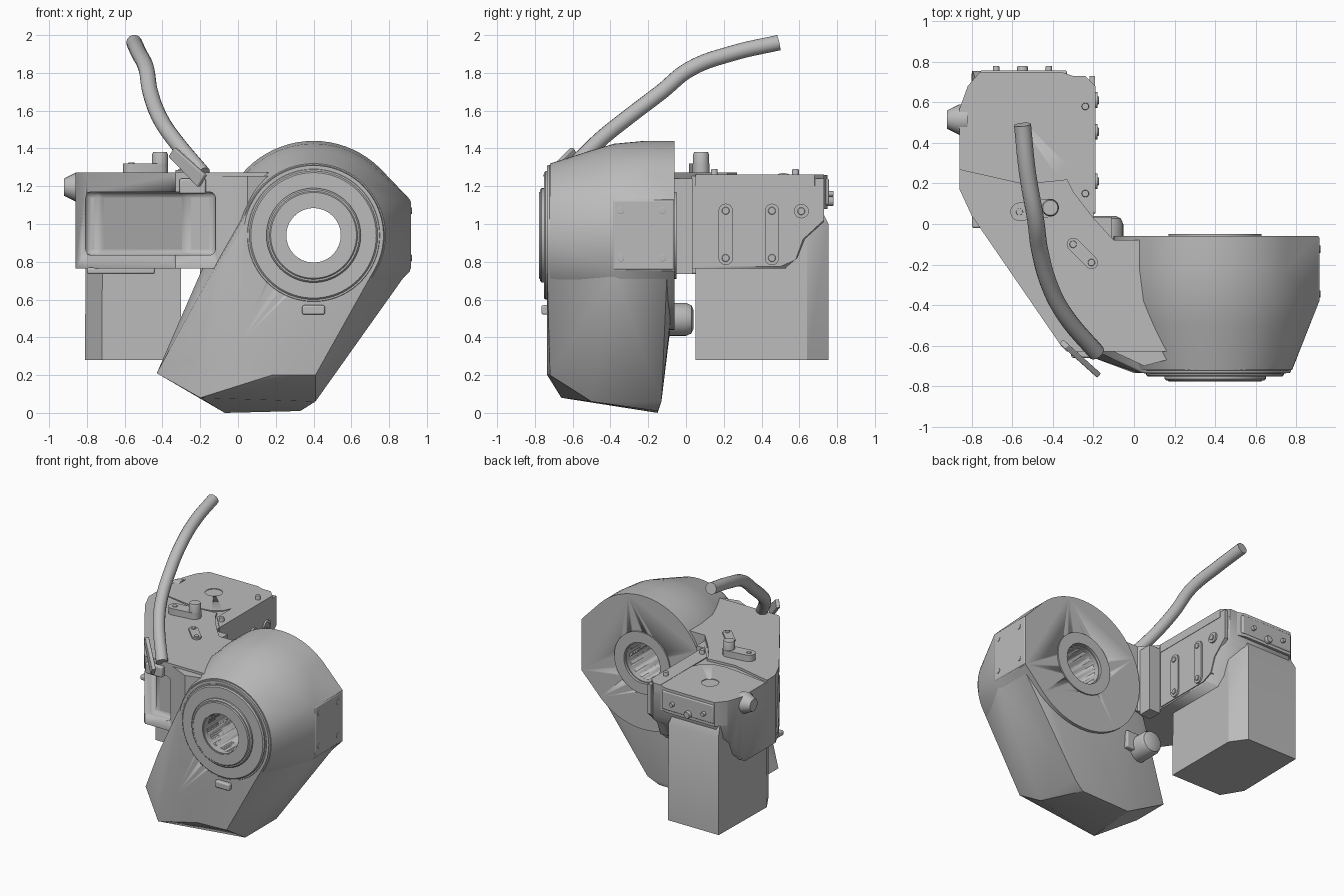
import bpy, bmesh, math
from mathutils import Vector

if "Cube" in bpy.data.objects:
    bpy.data.objects.remove(bpy.data.objects["Cube"])

grey = bpy.data.materials.new("casting_grey")
grey.use_nodes = True
grey.diffuse_color = (0.5, 0.5, 0.5, 1)
grey.node_tree.nodes["Principled BSDF"].inputs["Base Color"].default_value = grey.diffuse_color

CX, CZ = 0.40, 0.94      # centre of the drum axis


def finish(name, bm, bevel=0.0, angle=30):
    bmesh.ops.recalc_face_normals(bm, faces=bm.faces)
    mesh = bpy.data.meshes.new(name)
    bm.to_mesh(mesh)
    bm.free()
    mesh.materials.append(grey)
    ob = bpy.data.objects.new(name, mesh)
    bpy.context.collection.objects.link(ob)
    bpy.ops.object.select_all(action='DESELECT')
    ob.select_set(True)
    bpy.context.view_layer.objects.active = ob
    bpy.ops.object.shade_smooth_by_angle(angle=math.radians(angle))
    if bevel:
        mod = ob.modifiers.new("edge", 'BEVEL')
        mod.width, mod.segments, mod.limit_method = bevel, 3, 'ANGLE'
    return ob


def prism(name, pts, axis, a, b, bevel=0.0):
    place = {'x': lambda u, v, w: (w, u, v), 'y': lambda u, v, w: (u, w, v),
             'z': lambda u, v, w: (u, v, w)}[axis]
    bm = bmesh.new()
    base = bm.faces.new([bm.verts.new(place(u, v, a)) for u, v in pts])
    top = bmesh.ops.extrude_face_region(bm, geom=[base])["geom"]
    shift = Vector(place(0, 0, b - a))
    bmesh.ops.translate(bm, vec=shift, verts=[g for g in top if isinstance(g, bmesh.types.BMVert)])
    return finish(name, bm, bevel)


def box(name, lo, hi, bevel=0.0):
    pts = [(lo[0], lo[1]), (hi[0], lo[1]), (hi[0], hi[1]), (lo[0], hi[1])]
    return prism(name, pts, 'z', lo[2], hi[2], bevel)


def slot(name, p, q, r, axis, a, b):
    """Oblong pad with round ends at p and q."""
    turn = math.atan2(q[1] - p[1], q[0] - p[0])
    pts = []
    for c, start in ((q, turn - math.pi / 2), (p, turn + math.pi / 2)):
        for i in range(9):
            t = start + math.pi * i / 8
            pts.append((c[0] + r * math.cos(t), c[1] + r * math.sin(t)))
    return prism(name, pts, axis, a, b)


def lathe(name, profile, origin, axis='y', closed=False, n=64):
    """Revolve (radius, height) points around an axis through origin."""
    bm = bmesh.new()
    rings = []
    for r, h in profile:
        ring = []
        for i in range(n):
            t = 2 * math.pi * i / n
            c, s = r * math.cos(t), r * math.sin(t)
            v = {'x': (h, c, s), 'y': (c, h, s), 'z': (c, s, h)}[axis]
            ring.append(bm.verts.new(Vector(origin) + Vector(v)))
        rings.append(ring)
    pairs = list(zip(rings, rings[1:])) + ([(rings[-1], rings[0])] if closed else [])
    for p, q in pairs:
        for i in range(n):
            j = (i + 1) % n
            bm.faces.new((p[i], p[j], q[j], q[i]))
    if not closed:
        bm.faces.new(rings[0])
        bm.faces.new(rings[-1])
    return finish(name, bm)


def peg(name, origin, r, length, axis, n=24):
    return lathe(name, [(r, 0), (r, length * 0.85), (r * 0.88, length)], origin, axis, n=n)


def circle(r, y, n=72):
    return [(CX + r * math.cos(2 * math.pi * i / n), y, CZ + r * math.sin(2 * math.pi * i / n))
            for i in range(n)]


def hull(name, pts, angle=30):
    bm = bmesh.new()
    for p in pts:
        bm.verts.new(p)
    res = bmesh.ops.convex_hull(bm, input=bm.verts)
    junk = {g for g in res["geom_interior"] + res["geom_unused"] if isinstance(g, bmesh.types.BMVert)}
    bmesh.ops.delete(bm, geom=list(junk), context='VERTS')
    bmesh.ops.dissolve_limit(bm, angle_limit=0.02, verts=bm.verts, edges=bm.edges)
    return finish(name, bm, angle=angle)


def cut(ob, cutter):
    mod = ob.modifiers.new("cut", 'BOOLEAN')
    mod.operation, mod.object, mod.solver = 'DIFFERENCE', cutter, 'EXACT'
    cutter.hide_render = True
    cutter.hide_viewport = True
    cutter.display_type = 'WIRE'


# Drum with a flat side pad, and the leaning lower housing
pad = [(0.91, y, z) for y in (-0.06, -0.39) for z in (0.75, 1.13)]
drum = hull("drum_housing", circle(0.5, -0.06) + circle(0.5, -0.22) + circle(0.485, -0.38)
            + circle(0.45, -0.5) + circle(0.39, -0.64) + circle(0.38, -0.72) + pad)
lower = hull("lower_housing", circle(0.47, -0.08) + circle(0.37, -0.735) + [
    (0.9, -0.1, 0.75), (0.9, -0.38, 0.75), (0.41, -0.13, 0.06), (0.41, -0.5, 0.06),
    (0.33, -0.15, 0.01), (-0.07, -0.15, 0.0), (-0.2, -0.66, 0.08), (-0.43, -0.48, 0.21),
    (-0.43, -0.2, 0.21), (-0.24, -0.6, 0.56), (-0.23, -0.14, 0.6), (0.18, -0.735, 0.2),
    (0.41, -0.72, 0.2), (0.0, -0.735, 0.36)])
bore = lathe("bore_cutter", [(0.144, -1), (0.144, 0.2)], (CX, 0, CZ))
recess = lathe("recess_cutter", [(0.2, -0.11), (0.2, 0.1)], (CX, 0, CZ))
for part in (drum, lower):
    cut(part, bore)
    cut(part, recess)


# Stepped output flange in front and sealing ring behind
def ring(name, outer, inner, front, back):
    e = 0.008
    return lathe(name, [(inner, front), (outer - e, front), (outer, front + e),
                        (outer, back), (inner, back)], (CX, 0, CZ), closed=True, n=80)


for name, dims in {"flange_base": (0.38, 0.144, -0.722, -0.64),
                   "flange_groove": (0.357, 0.144, -0.737, -0.70),
                   "flange_step": (0.34, 0.144, -0.752, -0.70),
                   "flange_face": (0.25, 0.144, -0.772, -0.72),
                   "flange_lip": (0.235, 0.15, -0.778, -0.74),
                   "rear_seal": (0.23, 0.15, -0.13, -0.05),
                   "bore_liner": (0.16, 0.144, -0.77, -0.07)}.items():
    ring(name, *dims)
box("flange_nub", (0.34, -0.765, 0.52), (0.46, -0.70, 0.57), 0.01)

# Mounting pad on the drum
box("side_pad", (0.87, -0.39, 0.755), (0.915, -0.06, 1.13), 0.012)
for y in (-0.345, -0.125):
    for z in (0.82, 1.07):
        peg("pad_bolt", (0.91, y, z), 0.018, 0.01, 'x')

# Rear plug on the lower housing
lathe("rear_plug", [(0.05, -0.16), (0.087, -0.14), (0.087, 0.0), (0.075, 0.028), (0.05, 0.04)],
      (-0.14, 0, 0.495), n=32)
box("plug_bracket", (-0.22, -0.14, 0.45), (0.0, -0.07, 0.58), 0.01)

# Arm housing with pocket on the slanted side and raised rear underside
arm = prism("arm_housing", [
    (-0.86, 0.57), (-0.86, 0.17), (-0.80, 0.04), (-0.36, -0.60), (-0.33, -0.63), (-0.1, -0.63),
    (0.05, -0.70), (0.2, -0.66), (0.2, -0.08), (-0.1, -0.08), (-0.2, 0.03), (-0.2, 0.68),
    (-0.24, 0.73), (-0.76, 0.73), (-0.82, 0.68)], 'z', 0.765, 1.255)
pocket = prism("pocket_cutter", [(-0.81, 0.07), (-0.73, 0.07), (-0.28, -0.57), (-0.12, -0.57),
                                 (-0.12, -0.9), (-0.81, -0.9)], 'z', 0.835, 1.17, 0.03)
under = prism("underside_cutter", [(0.53, 0.7), (0.53, 0.77), (0.59, 0.82), (0.63, 0.92),
                                   (0.74, 1.02), (0.9, 1.02), (0.9, 0.7)], 'x', -1, 0)
cut(arm, pocket)
cut(arm, under)
prism("arm_deck", [(-0.86, 0.27), (-0.86, 0.17), (-0.80, 0.04), (-0.36, -0.60), (-0.33, -0.63),
                   (0.2, -0.63), (0.2, -0.08), (-0.1, -0.08), (-0.2, 0.03), (-0.3, 0.16),
                   (-0.33, 0.22), (-0.42, 0.21), (-0.55, 0.2)], 'z', 1.25, 1.272)
prism("side_rail", [(-0.30, 0.18), (-0.19, 0.05), (-0.19, 0.68), (-0.24, 0.73), (-0.30, 0.73)],
      'z', 1.2, 1.262)
box("neck_block", (-0.2, -0.07, 0.735), (-0.11, 0.035, 1.24))
box("arm_foot", (-0.8, -0.02, 0.735), (-0.44, 0.3, 0.77), 0.01)

# Rear top cover
cover = prism("top_cover", [
    (-0.30, 0.73), (-0.30, 0.36), (-0.33, 0.29), (-0.39, 0.25), (-0.48, 0.235), (-0.6, 0.245),
    (-0.86, 0.285), (-0.86, 0.57), (-0.82, 0.68), (-0.76, 0.75), (-0.36, 0.75)], 'z', 1.08, 1.26)
cut(cover, lathe("cover_hole_cutter", [(0.06, 1.18), (0.06, 1.4)], (-0.55, 0.5, 0), 'z', n=32))
prism("rear_strip", [(-0.76, 1.1), (-0.33, 1.1), (-0.33, 1.24), (-0.76, 1.24)], 'y', 0.72, 0.757, 0.01)
for x, r, z in ((-0.55, 0.026, 1.12), (-0.68, 0.016, 1.16), (-0.42, 0.016, 1.16)):
    peg("rear_pin", (x, 0.74, z), r, 0.04, 'y')
lathe("side_cone", [(0.075, 0.1), (0.075, 0.06), (0.045, 0.0)], (-0.922, 0.515, 1.195), 'x', n=24)

# Side plate with oblong pads and bolts
prism("side_plate", [(0.05, 0.775), (0.5, 0.775), (0.58, 0.81), (0.62, 0.92), (0.73, 1.02),
                     (0.73, 1.24), (0.05, 1.24)], 'x', -0.22, -0.193)
for y in (0.21, 0.455):
    slot("oblong_pad", (y, 0.82), (y, 1.07), 0.038, 'x', -0.2, -0.18)
    for z in (0.82, 1.07):
        peg("plate_bolt", (-0.185, y, z), 0.02, 0.012, 'x')
slot("round_pad", (0.61, 1.068), (0.612, 1.068), 0.038, 'x', -0.2, -0.18)
peg("plate_bolt", (-0.185, 0.61, 1.068), 0.02, 0.012, 'x')

# Fittings on top of the arm
slot("top_boss", (-0.565, 0.06), (-0.415, 0.08), 0.045, 'z', 1.26, 1.32)
peg("top_knob", (-0.413, 0.08, 1.3), 0.042, 0.08, 'z')
slot("angled_pad", (-0.3, -0.1), (-0.21, -0.19), 0.032, 'z', 1.26, 1.285)
for x, y in ((-0.3, -0.1), (-0.21, -0.19), (-0.565, 0.06), (-0.24, 0.58), (-0.24, 0.15)):
    peg("top_bolt", (x, y, 1.25), 0.018, 0.075 if x < -0.5 else 0.04, 'z')

# Motor cover hanging below the arm
hull("motor_cover", [(x * k - 0.55 * (1 - k), y, z) for z, k in ((0.28, 1), (1.0, 0.985))
                     for x, y in ((-0.81, 0.2), (-0.72, 0.05), (-0.3, 0.05), (-0.3, 0.64),
                                  (-0.38, 0.755), (-0.8, 0.755))]
     + [(-0.4, 0.71, 1.09), (-0.78, 0.71, 1.09), (-0.34, 0.62, 1.05)])

# Hose and its clamp
curve = bpy.data.curves.new("hose", 'CURVE')
curve.dimensions, curve.bevel_depth, curve.bevel_resolution = '3D', 0.042, 5
curve.use_fill_caps = True
path = [(-0.55, 0.49, 1.96), (-0.525, 0.25, 1.905), (-0.485, 0.02, 1.82), (-0.465, -0.13, 1.70),
        (-0.41, -0.32, 1.555), (-0.34, -0.45, 1.45), (-0.185, -0.635, 1.265)]
spline = curve.splines.new('BEZIER')
spline.bezier_points.add(len(path) - 1)
for bp, co in zip(spline.bezier_points, path):
    bp.co = co
    bp.handle_left_type = bp.handle_right_type = 'AUTO'
spline.resolution_u = 6
curve.materials.append(grey)
bpy.context.collection.objects.link(bpy.data.objects.new("hose", curve))
clamp = prism("hose_clamp", [(-0.13, -0.03), (0.13, -0.03), (0.13, 0.05), (-0.13, 0.03)],
              'y', -0.014, 0.014, 0.005)
clamp.location = (-0.27, -0.66, 1.3)
clamp.rotation_euler = (0, math.radians(38), math.radians(-42))
box("clamp_foot", (-0.31, -0.66, 1.16), (-0.17, -0.6, 1.24), 0.01)
